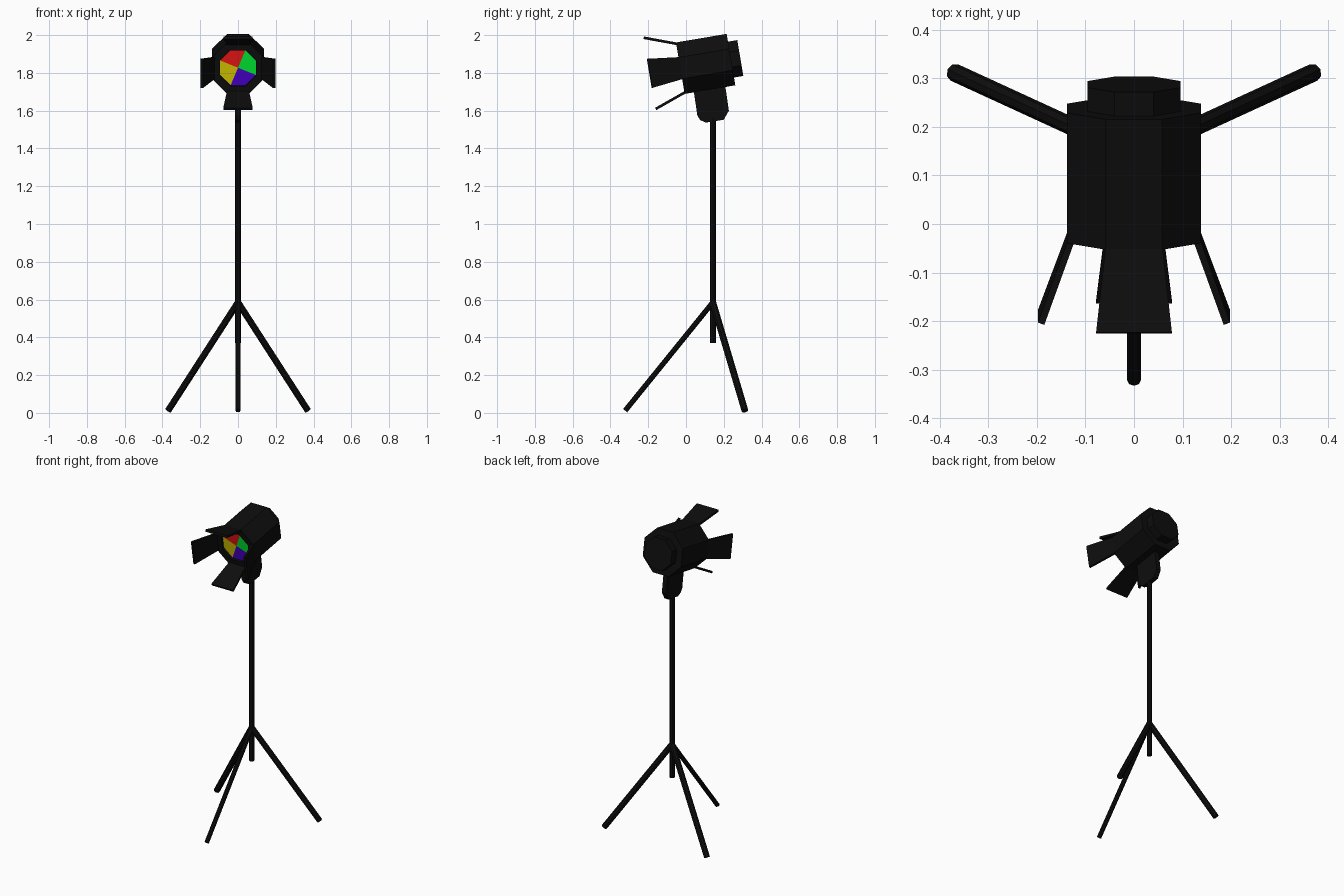
import bpy, bmesh, math
from mathutils import Vector, Matrix

if "Cube" in bpy.data.objects:
    bpy.data.objects.remove(bpy.data.objects["Cube"])

def material(name, rgb):
    m = bpy.data.materials.new(name)
    m.diffuse_color = (*rgb, 1)
    m.use_nodes = True
    m.node_tree.nodes["Principled BSDF"].inputs["Base Color"].default_value = m.diffuse_color
    return m

BLACK = material("matte black", (0.004, 0.004, 0.004))
GELS = [material("green gel", (0.0, 0.8, 0.03)), material("red gel", (0.85, 0.008, 0.008)),
        material("yellow gel", (0.65, 0.55, 0.0)), material("violet gel", (0.06, 0.0, 0.58))]

def make(name, bm, mats=(BLACK,), matrix=Matrix()):
    bmesh.ops.recalc_face_normals(bm, faces=bm.faces)
    me = bpy.data.meshes.new(name)
    bm.to_mesh(me)
    bm.free()
    for m in mats:
        me.materials.append(m)
    ob = bpy.data.objects.new(name, me)
    ob.matrix_world = matrix
    bpy.context.collection.objects.link(ob)
    return ob

def ring(bm, apothem, y, n=8):
    """Flat-topped polygon in the XZ plane."""
    r = apothem / math.cos(math.pi / n)
    return [bm.verts.new((r * math.cos((i + .5) * 2 * math.pi / n), y,
                          r * math.sin((i + .5) * 2 * math.pi / n))) for i in range(n)]

def lathe(name, stations, matrix):
    """Octagonal skin through (apothem, y) stations, capped at both ends."""
    bm = bmesh.new()
    rings = [ring(bm, a, y) for a, y in stations]
    for a, b in zip(rings, rings[1:]):
        for i in range(8):
            bm.faces.new((a[i], a[(i + 1) % 8], b[(i + 1) % 8], b[i]))
    bm.faces.new(rings[0])
    bm.faces.new(rings[-1])
    return make(name, bm, matrix=matrix)

def prism(name, pts, offset, matrix=Matrix()):
    """Planar outline extruded by an offset vector."""
    bm = bmesh.new()
    f = bm.faces.new([bm.verts.new(p) for p in pts])
    ext = bmesh.ops.extrude_face_region(bm, geom=[f])["geom"]
    bmesh.ops.translate(bm, vec=offset, verts=[v for v in ext if isinstance(v, bmesh.types.BMVert)])
    return make(name, bm, matrix=matrix)

def rod(name, a, b, width, sides):
    a, b = Vector(a), Vector(b)
    bm = bmesh.new()
    bmesh.ops.create_cone(bm, cap_ends=True, segments=sides, radius1=width / 2,
                          radius2=width / 2, depth=(b - a).length)
    q = (b - a).to_track_quat('Z', 'Y').to_matrix().to_4x4()
    return make(name, bm, matrix=Matrix.Translation((a + b) / 2) @ q)

# Lamp frame: origin at the centre of the front rim, local +y runs to the back
LAMP = Matrix.Translation((0, -0.03, 1.825)) @ Matrix.Rotation(math.radians(9.6), 4, 'X')

# Housing with recessed front, and back cap
lathe("lamp_housing", [(0.096, 0.02), (0.096, 0), (0.138, 0), (0.138, 0.272)], LAMP)
lathe("back_cap", [(0.096, 0.26), (0.096, 0.322)], LAMP)

# Four-colour lens: two octagon wedges per gel
bm = bmesh.new()
rim = ring(bm, 0.095, 0.014)
mid = bm.verts.new((0, 0.014, 0))
for i in range(8):
    f = bm.faces.new((mid, rim[i], rim[(i + 1) % 8]))
    f.material_index = ((i + 1) % 8) // 2 if i != 7 else 0
    f.material_index = [0, 1, 1, 2, 2, 3, 3, 0][i]
make("gel_lens", bm, GELS, LAMP)

# Barn doors splayed 20 degrees around the front rim
for k, side in enumerate(("top", "right", "bottom", "left")):
    m = (LAMP @ Matrix.Rotation(k * math.pi / 2, 4, 'Y') @ Matrix.Translation((0, 0.005, 0.122))
         @ Matrix.Rotation(math.radians(-20), 4, 'X'))
    prism(side + "_barn_door", [(-0.058, 0, 0), (0.058, 0, 0), (0.078, -0.183, 0), (-0.078, -0.183, 0)],
          (0, 0, 0.014), m)

# Mounting bracket plate under the housing
prism("mount_bracket", [(-0.015, y, z) for y, z in
      [(0.04, 1.71), (0.06, 1.575), (0.075, 1.55), (0.105, 1.537), (0.2, 1.552),
       (0.227, 1.6), (0.205, 1.75)]], (0.03, 0, 0))

# Stand
rod("centre_pole", (0, 0.142, 0.37), (0, 0.142, 1.56), 0.032, 8)
rod("front_leg", (0, 0.142, 0.585), (0, -0.322, 0.012), 0.028, 8)
for s, side in ((-1, "left"), (1, "right")):
    rod(side + "_back_leg", (0, 0.142, 0.585), (s * 0.37, 0.312, 0.012), 0.037, 8)
